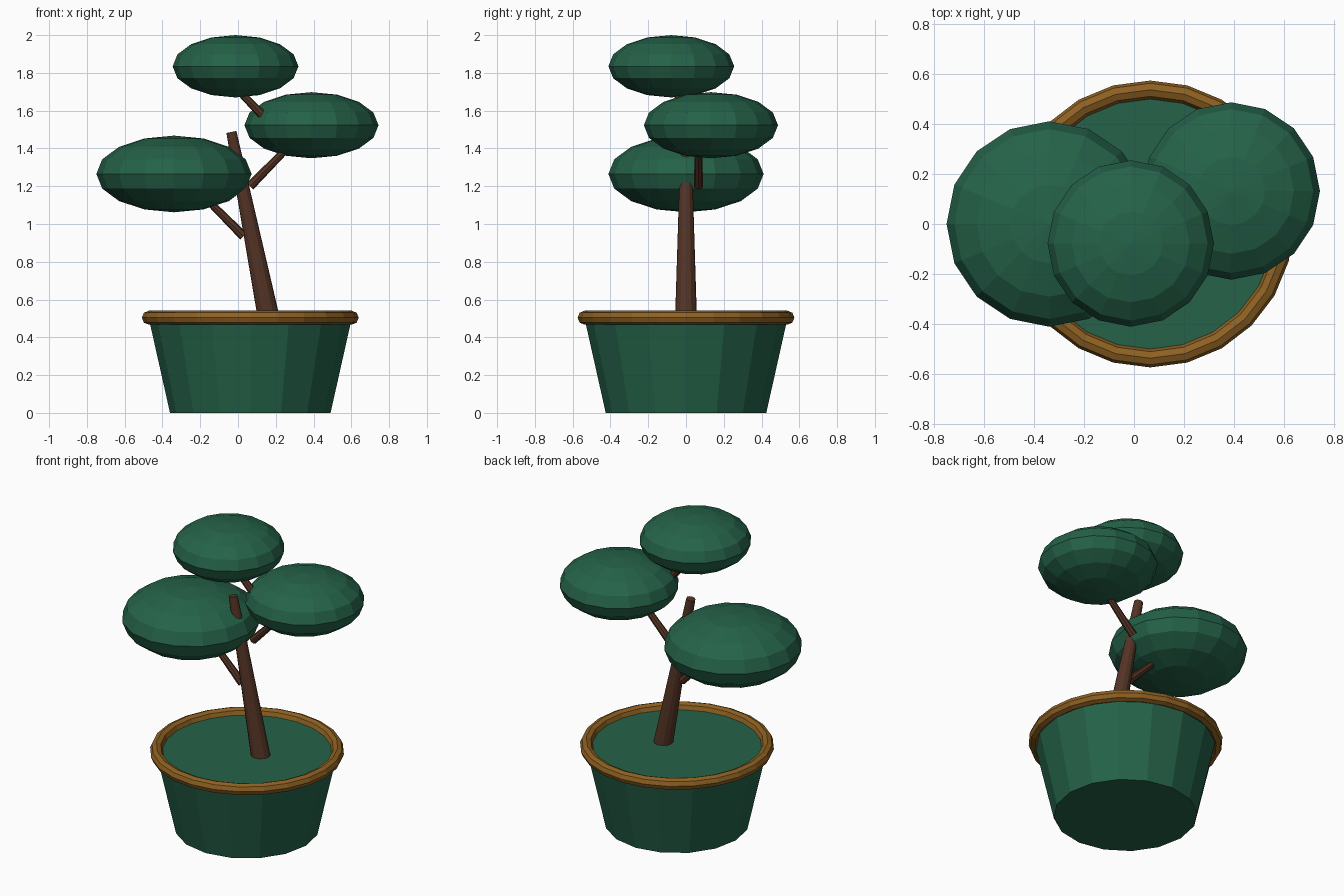
import bpy
from mathutils import Vector

if "Cube" in bpy.data.objects:
    bpy.data.objects.remove(bpy.data.objects["Cube"])


def material(name, rgb):
    m = bpy.data.materials.new(name)
    m.diffuse_color = (*rgb, 1.0)
    m.use_nodes = True
    m.node_tree.nodes["Principled BSDF"].inputs["Base Color"].default_value = m.diffuse_color
    return m


green = material("deep_green", (0.018, 0.122, 0.066))
ochre = material("ochre_rim", (0.27, 0.118, 0.016))
bark = material("brown_bark", (0.088, 0.034, 0.018))


def finish(name, mat):
    ob = bpy.context.object
    ob.name = name
    ob.data.materials.append(mat)
    return ob


def tapered(name, a, b, r1, r2, sides, mat):
    """Tapered cylinder running from point a to point b."""
    a, b = Vector(a), Vector(b)
    d = b - a
    bpy.ops.mesh.primitive_cone_add(vertices=sides, radius1=r1, radius2=r2,
                                    depth=d.length, location=(a + b) / 2)
    ob = finish(name, mat)
    ob.rotation_euler = d.to_track_quat('Z', 'Y').to_euler()
    return ob


POT_X = 0.065

# Pot: its top cap is the soil surface
bpy.ops.mesh.primitive_cone_add(vertices=16, radius1=0.425, radius2=0.538,
                                depth=0.504, location=(POT_X, 0, 0.252))
finish("pot", green)

# Rim
bpy.ops.mesh.primitive_torus_add(major_segments=24, minor_segments=8,
                                 major_radius=0.537, minor_radius=0.037,
                                 location=(POT_X, 0, 0.504))
finish("pot_rim", ochre)

# Leaning trunk
tapered("trunk", (0.165, 0, 0.49), (-0.035, 0, 1.487), 0.058, 0.027, 12, bark)

# Branches
for name, a, b in (
    ("branch_left", (0.03, 0, 0.935), (-0.2, 0, 1.165)),
    ("branch_right", (0.063, 0.066, 1.2), (0.29, 0.066, 1.43)),
    ("branch_top", (0.17, -0.04, 1.535), (-0.03, -0.04, 1.74)),
):
    tapered(name, a, b, 0.025, 0.018, 8, bark)

# Flattened foliage pads
for name, loc, r, rz in (
    ("foliage_left", (-0.339, 0, 1.265), 0.411, 0.203),
    ("foliage_right", (0.389, 0.132, 1.523), 0.355, 0.175),
    ("foliage_top", (-0.013, -0.078, 1.835), 0.333, 0.165),
):
    bpy.ops.mesh.primitive_uv_sphere_add(segments=16, ring_count=8, radius=1,
                                         location=loc)
    finish(name, green).scale = (r, r, rz)
